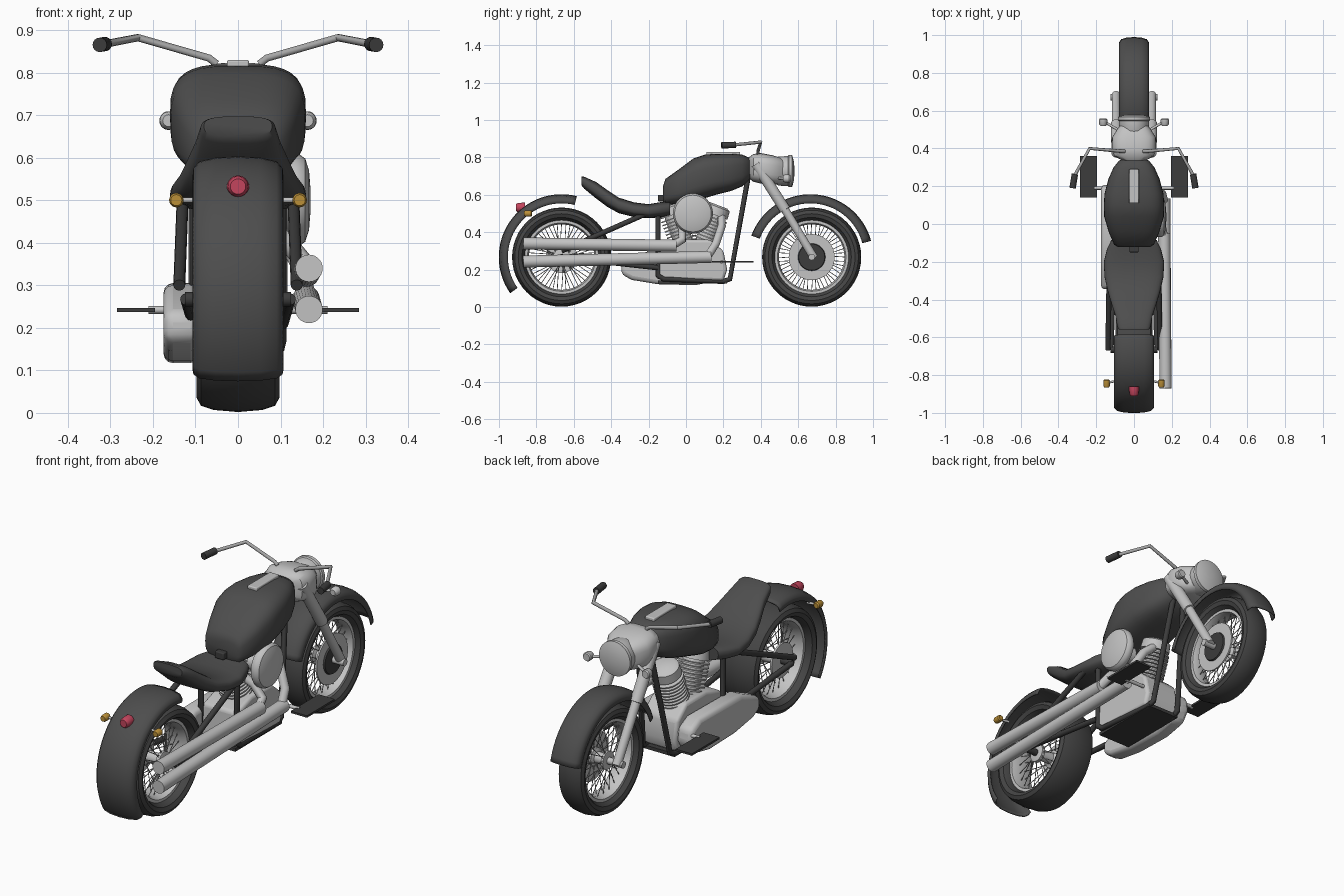
import bpy, bmesh, math
from mathutils import Vector

cube = bpy.data.objects.get("Cube")
if cube:
    bpy.data.objects.remove(cube, do_unlink=True)


def material(name, rgb, rough=0.5):
    m = bpy.data.materials.new(name)
    m.use_nodes = True
    m.diffuse_color = (*rgb, 1)
    b = m.node_tree.nodes["Principled BSDF"]
    b.inputs["Base Color"].default_value = (*rgb, 1)
    b.inputs["Roughness"].default_value = rough
    return m


PAINT = material("dark paint", (0.075, 0.075, 0.075))
RUBBER = material("tyre rubber", (0.06, 0.06, 0.06), 0.8)
FRAME = material("frame black", (0.045, 0.045, 0.045))
CHROME = material("pale metal", (0.55, 0.55, 0.55), 0.3)
STEEL = material("grey steel", (0.38, 0.38, 0.38), 0.4)
RED = material("red lens", (0.55, 0.06, 0.11))
AMBER = material("amber lens", (0.5, 0.28, 0.04))


def finish(name, bm, mat, angle=35):
    bmesh.ops.recalc_face_normals(bm, faces=bm.faces)
    me = bpy.data.meshes.new(name)
    bm.to_mesh(me)
    bm.free()
    me.materials.append(mat)
    for p in me.polygons:
        p.use_smooth = True
    me.set_sharp_from_angle(angle=math.radians(angle))
    ob = bpy.data.objects.new(name, me)
    bpy.context.scene.collection.objects.link(ob)
    return ob


def bridge(bm, rings, closed=True, caps=True):
    """Skin consecutive vertex rings."""
    n = len(rings[0])
    for a, b in zip(rings, rings[1:]):
        for i in range(n if closed else n - 1):
            j = (i + 1) % n
            bm.faces.new((a[i], a[j], b[j], b[i]))
    if caps:
        bm.faces.new(rings[0])
        bm.faces.new(rings[-1])


def lathe(name, profile, centre, axis, mat, seg=32, loop=False):
    """Revolve (distance along axis, radius) points; loop closes the profile."""
    bm = bmesh.new()
    q = Vector(axis).to_track_quat('Z', 'Y')
    rings = [[bm.verts.new(Vector(centre) + q @ Vector((r * math.cos(t), r * math.sin(t), d)))
              for t in (2 * math.pi * k / seg for k in range(seg))] for d, r in profile]
    if loop:
        rings.append(rings[0])
    bridge(bm, rings, caps=not loop)
    return finish(name, bm, mat)


def rods(name, segments, r, mat, seg=12):
    """Several straight rods in one object; each segment is (start, end)."""
    bm = bmesh.new()
    for a, b in segments:
        a, b = Vector(a), Vector(b)
        q = (b - a).to_track_quat('Z', 'Y')
        bridge(bm, [[bm.verts.new(p + q @ Vector((r * math.cos(t), r * math.sin(t), 0)))
                     for t in (2 * math.pi * k / seg for k in range(seg))] for p in (a, b)])
    return finish(name, bm, mat)


def pipe(name, points, r, mat):
    """Bent tube along a polyline."""
    cu = bpy.data.curves.new(name, 'CURVE')
    cu.dimensions = '3D'
    cu.bevel_depth, cu.bevel_resolution, cu.use_fill_caps = r, 3, True
    sp = cu.splines.new('POLY')
    sp.points.add(len(points) - 1)
    for p, co in zip(sp.points, points):
        p.co = (*co, 1)
    tmp = bpy.data.objects.new(name, cu)
    bm = bmesh.new()
    me = bpy.data.meshes.new_from_object(tmp)
    bm.from_mesh(me)
    bpy.data.objects.remove(tmp)
    bpy.data.meshes.remove(me)
    return finish(name, bm, mat, 45)


def loft(name, sections, mat, power=3.0, seg=32):
    """Superellipse sections along y: (y, top, bottom, half width)."""
    bm = bmesh.new()
    rings = []
    for y, top, bot, w in sections:
        ring = []
        for k in range(seg):
            c, s = math.cos(2 * math.pi * k / seg), math.sin(2 * math.pi * k / seg)
            ring.append(bm.verts.new((
                w * math.copysign(abs(c) ** (2 / power), c), y,
                (top + bot) / 2 + (top - bot) / 2 * math.copysign(abs(s) ** (2 / power), s))))
        rings.append(ring)
    bridge(bm, rings)
    return finish(name, bm, mat, 40)


def slab(name, outline, x0, x1, mat, bevel=0.0):
    """Side outline of (y, z) points extruded across x."""
    bm = bmesh.new()
    bridge(bm, [[bm.verts.new((x, y, z)) for y, z in outline] for x in (x0, x1)])
    ob = finish(name, bm, mat)
    if bevel:
        mod = ob.modifiers.new("bevel", 'BEVEL')
        mod.width, mod.segments = bevel, 3
    return ob


def box(name, lo, hi, mat, bevel=0.0):
    return slab(name, [(lo[1], lo[2]), (hi[1], lo[2]), (hi[1], hi[2]), (lo[1], hi[2])],
                lo[0], hi[0], mat, bevel)


def wheel(tag, y, w):
    c = (0, y, 0.267)
    half = [(w * 0.55, 0.195), (w * 0.9, 0.212), (w, 0.232), (w * 0.9, 0.25),
            (w * 0.6, 0.26), (0, 0.265)]
    mirror = [(-d, r) for d, r in half[:-1]][::-1]
    lathe(tag + "_tyre", half + mirror, c, (1, 0, 0), RUBBER, 48, True)
    lathe(tag + "_rim", [(-w * .6, 0.2), (w * .6, 0.2), (w * .6, 0.183), (w * .3, 0.175),
                         (-w * .3, 0.175), (-w * .6, 0.183)], c, (1, 0, 0), CHROME, 48, True)
    spokes = []
    for k in range(48):
        t = 2 * math.pi * k / 48
        u = t + (0.25 if k % 4 < 2 else -0.25)
        x = w * 0.5 * (1 if k % 2 else -1)
        spokes.append(((x, y + 0.04 * math.cos(u), 0.267 + 0.04 * math.sin(u)),
                       (x * 0.3, y + 0.18 * math.cos(t), 0.267 + 0.18 * math.sin(t))))
    rods(tag + "_spokes", spokes, 0.002, STEEL, 5)
    lathe(tag + "_hub", [(-w * .62, 0.03), (-w * .58, 0.045), (-w * .4, 0.045), (-w * .3, 0.028),
                         (w * .3, 0.028), (w * .4, 0.045), (w * .58, 0.045), (w * .62, 0.03)],
          c, (1, 0, 0), CHROME)
    rods(tag + "_axle", [((-0.125, y, 0.267), (0.125, y, 0.267))], 0.017, FRAME if y < 0 else CHROME, 20)


def fender(tag, y, w, a0, a1):
    prof = [(-w, .288), (-w * .98, .308), (-w * .85, .324), (-w * .5, .333), (0, .336)]
    prof += [(-x, r) for x, r in prof[-2::-1]]
    bm = bmesh.new()
    rings = []
    for k in range(33):
        t = math.radians(a0 + (a1 - a0) * k / 32)
        rings.append([bm.verts.new((x, y + r * math.cos(t), 0.267 + r * math.sin(t))) for x, r in prof])
    bridge(bm, rings, closed=False, caps=False)
    ob = finish(tag + "_fender", bm, PAINT, 50)
    mod = ob.modifiers.new("thickness", 'SOLIDIFY')
    mod.thickness, mod.offset = 0.006, -1


# Wheels and fenders
wheel("rear", -0.665, 0.097)
wheel("front", 0.672, 0.068)
fender("rear", -0.665, 0.107, 76, 215)
fender("front", 0.665, 0.08, 15, 160)
lathe("front_brake_disc", [(0.046, 0.123), (0.054, 0.123)], (0, 0.672, 0.267), (1, 0, 0), CHROME, 40)
lathe("front_brake_cover", [(0.05, 0.075), (0.062, 0.07)], (0, 0.672, 0.267), (1, 0, 0), FRAME)
lathe("rear_brake_disc", [(-0.07, 0.085), (-0.06, 0.085)], (0, -0.665, 0.267), (1, 0, 0), CHROME)

# Tank with dash plate, and seat
loft("fuel_tank", [(-.122, .65, .56, .085), (-.11, .685, .545, .105), (-.04, .735, .55, .135),
                   (.04, .795, .565, .158), (.1, .815, .582, .16), (.16, .82, .6, .156),
                   (.24, .82, .62, .135), (.3, .815, .645, .108), (.335, .80, .675, .08),
                   (.345, .785, .69, .06)], PAINT, 3.2)
box("tank_dash", (-.026, .11, .80), (.026, .29, .83), CHROME, .005)
box("seat_buckle", (-.025, -.15, .565), (.025, -.11, .60), FRAME, .005)
loft("seat", [(-.558, .697, .65, .08), (-.545, .697, .633, .088), (-.48, .668, .58, .1),
              (-.42, .625, .535, .12), (-.36, .585, .502, .138), (-.28, .56, .482, .156),
              (-.2, .55, .475, .16), (-.13, .562, .48, .142), (-.085, .565, .49, .12)], PAINT, 3)

# Engine: crankcase, sump plate, finned twin cylinders, primary cover and air filter
slab("crankcase", [(-.16, .15), (.2, .14), (.22, .2), (.2, .3), (.13, .36), (-.03, .36),
                   (-.15, .32)], -.095, .1, CHROME, .015)
box("sump_plate", (-.09, -.15, .125), (.09, .22, .142), FRAME)
fins = [(.0, .05)]
for i in range(9):
    d = .03 + i * .018
    fins += [(d, .052), (d, .076), (d + .007, .076), (d + .007, .052)]
fins += [(.195, .05), (.195, .072), (.24, .068), (.25, .05)]
for tag, y, lean in (("front", .085, .38), ("rear", .0, -.36)):
    lathe(tag + "_cylinder", fins, (0, y, .31), (0, lean, 1), CHROME, 28)
slab("primary_cover", [(-.345, .175), (-.345, .235), (-.2, .3), (.13, .305), (.2, .27),
                       (.21, .2), (.17, .14), (.05, .117), (-.15, .122), (-.29, .145)],
     -.175, -.09, CHROME, .022)
lathe("air_filter", [(.05, .04), (.11, .04), (.115, .1), (.125, .107), (.145, .107),
                     (.158, .098), (.167, .07), (.171, .02)], (0, .037, .5), (1, 0, 0), CHROME, 40)

# Exhausts on the left side
for tag, z0, z1, y1 in (("upper", .34, .328, -.05), ("lower", .243, .268, .135)):
    rods(tag + "_exhaust", [((.167, -.87, z0), (.16, y1, z1))], .032, CHROME, 28)
pipe("front_header", [(.04, .19, .48), (.1, .19, .43), (.15, .16, .34), (.16, .115, .27)], .022, CHROME)
pipe("rear_header", [(.04, -.04, .46), (.1, -.02, .42), (.15, -.02, .36), (.16, -.07, .33)], .022, CHROME)

# Frame, mirrored tubes
for tag, s in (("left", 1), ("right", -1)):
    pipe(tag + "_frame_loop", [(s * .03, .335, .71), (s * .075, .235, .15), (s * .08, .2, .137),
                               (s * .095, -.12, .15), (s * .1, -.15, .17), (s * .1, -.15, .5)],
         .014, FRAME)
    rods(tag + "_swingarm", [((s * .122, -.665, .267), (s * .105, -.15, .21)),
                             ((s * .138, -.665, .30), (s * .13, -.2, .505))], .014, FRAME)
    # Footboards
    box(tag + "_footboard", (s * .24 - .045, .14, .237), (s * .24 + .045, .36, .247), FRAME)
    rods(tag + "_footboard_peg", [((s * .08, .19, .242), (s * .21, .19, .242))], .009, CHROME)
    # Fork legs
    top, mid, low = (s * .09, .375, .765), (s * .094, .53, .52), (s * .095, .685, .262)
    rods(tag + "_fork_upper", [(top, mid)], .029, CHROME, 20)
    rods(tag + "_fork_lower", [(mid, low)], .022, CHROME, 20)
    # Handlebar and grip
    pipe(tag + "_handlebar", [(s * .05, .385, .82), (s * .068, .385, .834), (s * .235, .4, .882),
                              (s * .318, .25, .866)], .009, STEEL)
    rods(tag + "_grip", [((s * .313, .265, .867), (s * .325, .19, .865))], .017, FRAME, 16)
    # Turn signals
    lathe(tag + "_front_signal", [(-.022, .014), (-.012, .021), (.012, .022), (.018, .018)],
          (s * .163, .54, .687), (0, 1, 0), CHROME, 20)
    rods(tag + "_front_signal_stalk", [((s * .07, .49, .69), (s * .155, .54, .687))], .007, CHROME)
    lathe(tag + "_rear_signal", [(-.02, .013), (-.012, .017), (.016, .017), (.022, .012)],
          (s * .145, -.845, .5), (0, 1, 0), AMBER, 20)
    rods(tag + "_rear_signal_stalk", [((s * .09, -.83, .5), (s * .14, -.84, .5))], .006, CHROME)

# Steering head, headlight and tail light
loft("headlight_nacelle", [(.335, .80, .69, .06), (.36, .818, .67, .105), (.4, .823, .66, .118),
                           (.46, .812, .655, .115), (.5, .8, .655, .09), (.52, .79, .66, .075)],
     CHROME, 3)
lathe("headlight", [(.46, .06), (.495, .078), (.545, .08), (.55, .086), (.567, .086), (.57, .076),
                    (.577, .05), (.58, .015)], (0, 0, .727), (0, 1, 0), CHROME, 36)
lathe("tail_light", [(-.03, .018), (-.02, .024), (.005, .026), (.02, .026)],
      (0, -.88, .532), (0, 1, 0), RED, 24)
